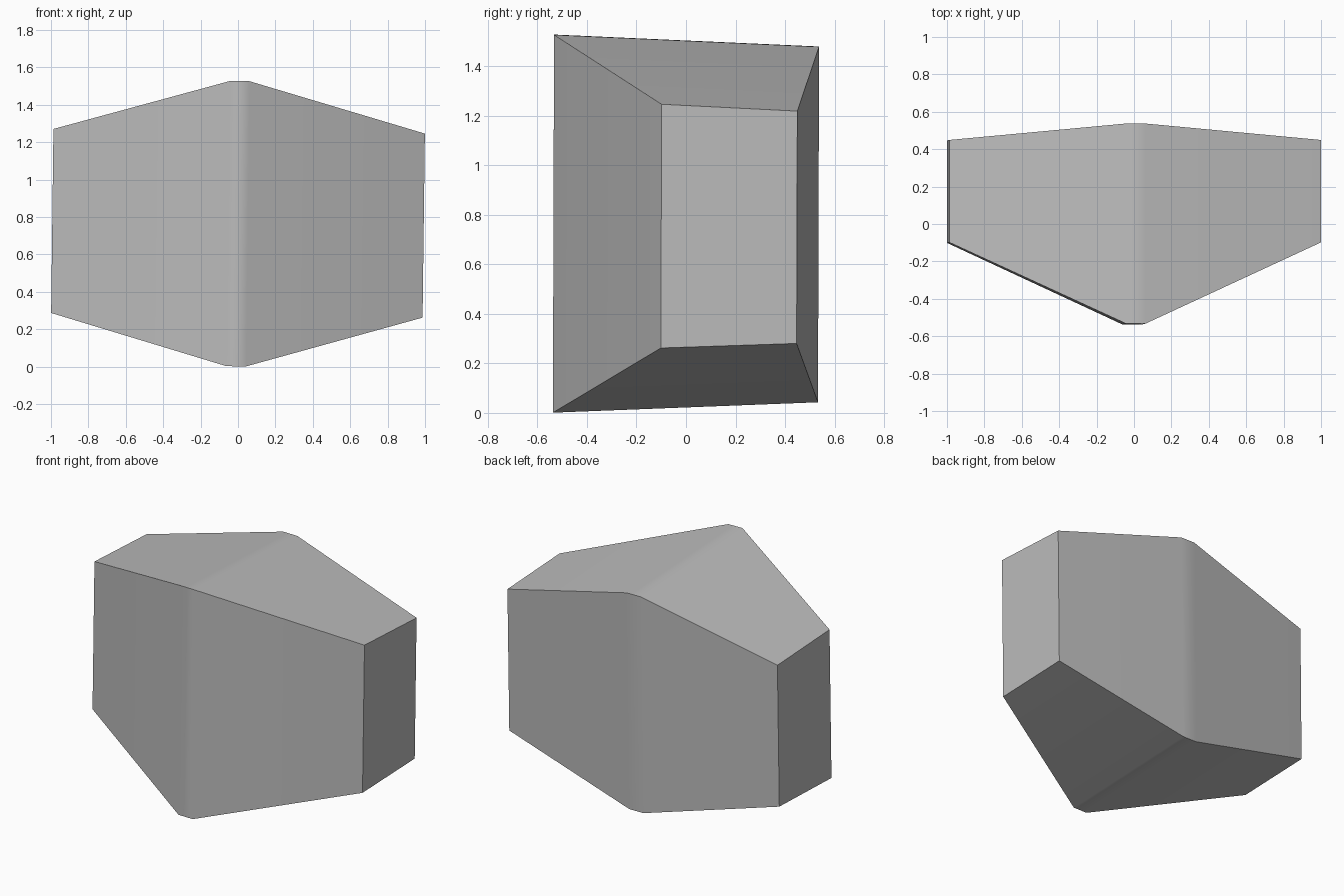
import bpy
import bmesh
from math import radians
from mathutils import Matrix, Vector

cube = bpy.data.objects.get("Cube")
if cube:
    bpy.data.objects.remove(cube, do_unlink=True)

MID = Vector((0, 0, 0.7625))

# Plain grey
grey = bpy.data.materials.new("plain grey")
grey.use_nodes = True
colour = (0.5, 0.5, 0.5, 1)
grey.diffuse_color = colour
grey.node_tree.nodes["Principled BSDF"].inputs["Base Color"].default_value = colour

# Cross-sections in y and z: the small end face and the large middle
end = [(-0.1, 0.274), (0.448, 0.294), (0.448, 1.232), (-0.1, 1.258)]
middle = [(-0.535, 0), (0.535, 0.045), (0.535, 1.48), (-0.535, 1.525)]
sections = [(-0.993, end), (-0.052, middle), (0.052, middle), (0.993, end)]

# Block: loft the sections from end to end
bm = bmesh.new()
rings = [[bm.verts.new((x, y, z)) for y, z in profile] for x, profile in sections]
for a, b in zip(rings, rings[1:]):
    for i in range(4):
        j = (i + 1) % 4
        bm.faces.new((a[i], a[j], b[j], b[i]))
bm.faces.new(rings[0])
bm.faces.new(rings[-1])
bmesh.ops.recalc_face_normals(bm, faces=bm.faces)

# The block leans slightly to its left and back
lean = Matrix.Rotation(0.0125, 3, "Y") @ Matrix.Rotation(-0.003, 3, "X")
bmesh.ops.rotate(bm, cent=MID, matrix=lean, verts=bm.verts)

mesh = bpy.data.meshes.new("faceted_block")
bm.to_mesh(mesh)
bm.free()
mesh.materials.append(grey)
block = bpy.data.objects.new("faceted_block", mesh)
bpy.context.collection.objects.link(block)

# Soft ridge round the middle, flat sides, sharp outer edges
bpy.ops.object.select_all(action="DESELECT")
block.select_set(True)
bpy.context.view_layer.objects.active = block
bpy.ops.object.shade_smooth_by_angle(angle=radians(30))
weighted = block.modifiers.new("flat sides", "WEIGHTED_NORMAL")
weighted.keep_sharp = True
